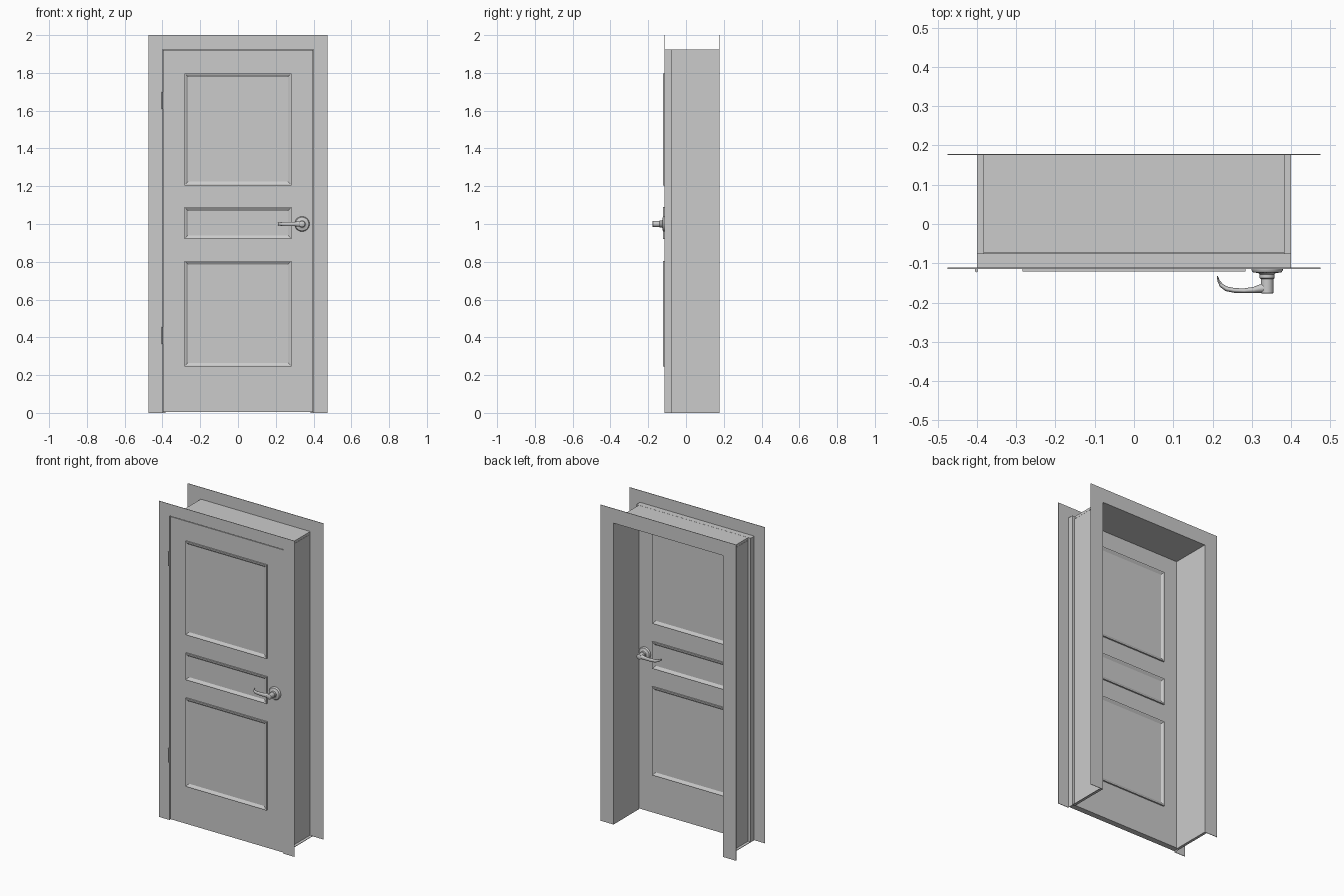
import bpy, bmesh
from math import cos, sin, pi
from mathutils import Vector

if "Cube" in bpy.data.objects:
    bpy.data.objects.remove(bpy.data.objects["Cube"])

MID = -0.0935  # centre plane of the door leaf


def finish(name, bm, smooth=False, closed=True):
    if closed:
        bmesh.ops.recalc_face_normals(bm, faces=bm.faces)
    me = bpy.data.meshes.new(name)
    bm.to_mesh(me)
    bm.free()
    ob = bpy.data.objects.new(name, me)
    bpy.context.collection.objects.link(ob)
    if smooth:
        bpy.ops.object.select_all(action='DESELECT')
        ob.select_set(True)
        bpy.context.view_layer.objects.active = ob
        bpy.ops.object.shade_smooth_by_angle(angle=0.7)
    return ob


def box(name, x0, x1, y0, y1, z0, z1):
    bm = bmesh.new()
    bmesh.ops.create_cube(bm, size=1)
    for v in bm.verts:
        v.co = ((x0 + x1) / 2 + v.co.x * (x1 - x0), (y0 + y1) / 2 + v.co.y * (y1 - y0),
                (z0 + z1) / 2 + v.co.z * (z1 - z0))
    return finish(name, bm)


def arch(w, h):
    return [(-w, 0), (-w, h), (w, h), (w, 0)]


def strips(name, outlines, closed_loop=False):
    """Join successive (y, outline) loops with quads."""
    bm = bmesh.new()
    rows = [[bm.verts.new((x, y, z)) for x, z in pts] for y, pts in outlines]
    n = len(rows[0])
    for a, b in zip(rows, rows[1:]):
        for i in range(n if closed_loop else n - 1):
            j = (i + 1) % n
            bm.faces.new((a[i], a[j], b[j], b[i]))
    return finish(name, bm)


def loft(name, rings, smooth=True):
    bm = bmesh.new()
    rows = [[bm.verts.new(p) for p in r] for r in rings]
    n = len(rows[0])
    for a, b in zip(rows, rows[1:]):
        for i in range(n):
            j = (i + 1) % n
            bm.faces.new((a[i], a[j], b[j], b[i]))
    bm.faces.new(rows[0])
    bm.faces.new(rows[-1])
    return finish(name, bm, smooth)


# Thin casing plates on both sides of the wall
def casing(name, y0, y1, w, h):
    bm = bmesh.new()
    pts = arch(0.475, 2.0) + arch(w, h)[::-1]
    f = bm.faces.new([bm.verts.new((x, y0, z)) for x, z in pts])
    ext = bmesh.ops.extrude_face_region(bm, geom=[f], use_keep_orig=True)
    for v in ext['geom']:
        if isinstance(v, bmesh.types.BMVert):
            v.co.y = y1
    return finish(name, bm)


casing("front_casing", -0.114, -0.111, 0.4, 1.925)
casing("back_casing", 0.175, 0.178, 0.383, 1.908)

# Stepped jamb lining, with its head board and foot strips
strips("jamb_lining", [(-0.112, arch(0.4, 1.925)), (-0.075, arch(0.4, 1.925)),
                       (-0.075, arch(0.383, 1.908)), (0.177, arch(0.383, 1.908))])
box("jamb_head", -0.383, 0.383, -0.074, 0.176, 1.909, 1.925)
for s, side in ((-1, "left"), (1, "right")):
    a, b = sorted((s * 0.383, s * 0.4))
    box(side + "_jamb_foot", a, b, -0.075, 0.176, 0, 0.003)

# Door leaf
box("door_leaf", -0.396, 0.396, -0.112, -0.075, 0.006, 1.921)


# Raised panel mouldings on both faces of the leaf
def rect(z0, z1, d):
    return [(-0.284 + d, z0 + d), (0.284 - d, z0 + d), (0.284 - d, z1 - d), (-0.284 + d, z1 - d)]


for face, s in (("front", -1), ("back", 1)):
    for part, z0, z1 in (("lower", 0.245, 0.805), ("middle", 0.92, 1.09), ("upper", 1.205, 1.798)):
        base, top = MID + s * 0.0185, MID + s * 0.028
        strips(f"{face}_{part}_moulding",
               [(base, rect(z0, z1, 0)), (top, rect(z0, z1, 0)),
                (top, rect(z0, z1, 0.006)), (base, rect(z0, z1, 0.02))], True)

# Hinge knuckles
for part, z in (("lower", 0.411), ("upper", 1.655)):
    loft(part + "_hinge", [[(-0.401 + 0.004 * cos(t * pi / 6), -0.118 + 0.005 * sin(t * pi / 6), z + d)
                            for t in range(12)] for d in (-0.045, 0.045)])

# Handles: turned rose and neck, plus a curved tapering lever
ROSE = [(0.040, 0.0), (0.040, 0.006), (0.036, 0.011), (0.022, 0.013), (0.019, 0.016),
        (0.019, 0.026), (0.016, 0.028), (0.016, 0.063), (0.013, 0.0655)]
# lever path: x, distance from leaf, half thickness, half height
LEVER = [(0.345, 0.050, 0.014, 0.014), (0.325, 0.052, 0.0115, 0.014), (0.305, 0.056, 0.008, 0.012),
         (0.280, 0.058, 0.006, 0.011), (0.255, 0.057, 0.006, 0.011), (0.235, 0.053, 0.006, 0.010),
         (0.222, 0.044, 0.005, 0.009), (0.215, 0.032, 0.003, 0.008), (0.212, 0.020, 0.001, 0.006)]
N = 24
for face, s in (("front", -1), ("back", 1)):
    y0 = MID + s * 0.0185
    loft(face + "_handle_rose", [[(0.339 + r * cos(2 * pi * i / N), y0 + s * d, 1.0 + r * sin(2 * pi * i / N))
                                  for i in range(N)] for r, d in ROSE])
    rings = []
    for k, (x, d, t, h) in enumerate(LEVER):
        p, q = LEVER[max(k - 1, 0)], LEVER[min(k + 1, len(LEVER) - 1)]
        tan = Vector((q[0] - p[0], q[1] - p[1])).normalized()
        nx, ny = -tan.y, tan.x
        rings.append([(x + nx * t * cos(2 * pi * i / 16), y0 + s * (d + ny * t * cos(2 * pi * i / 16)),
                       1.0 + h * sin(2 * pi * i / 16)) for i in range(16)])
    loft(face + "_handle_lever", rings)
